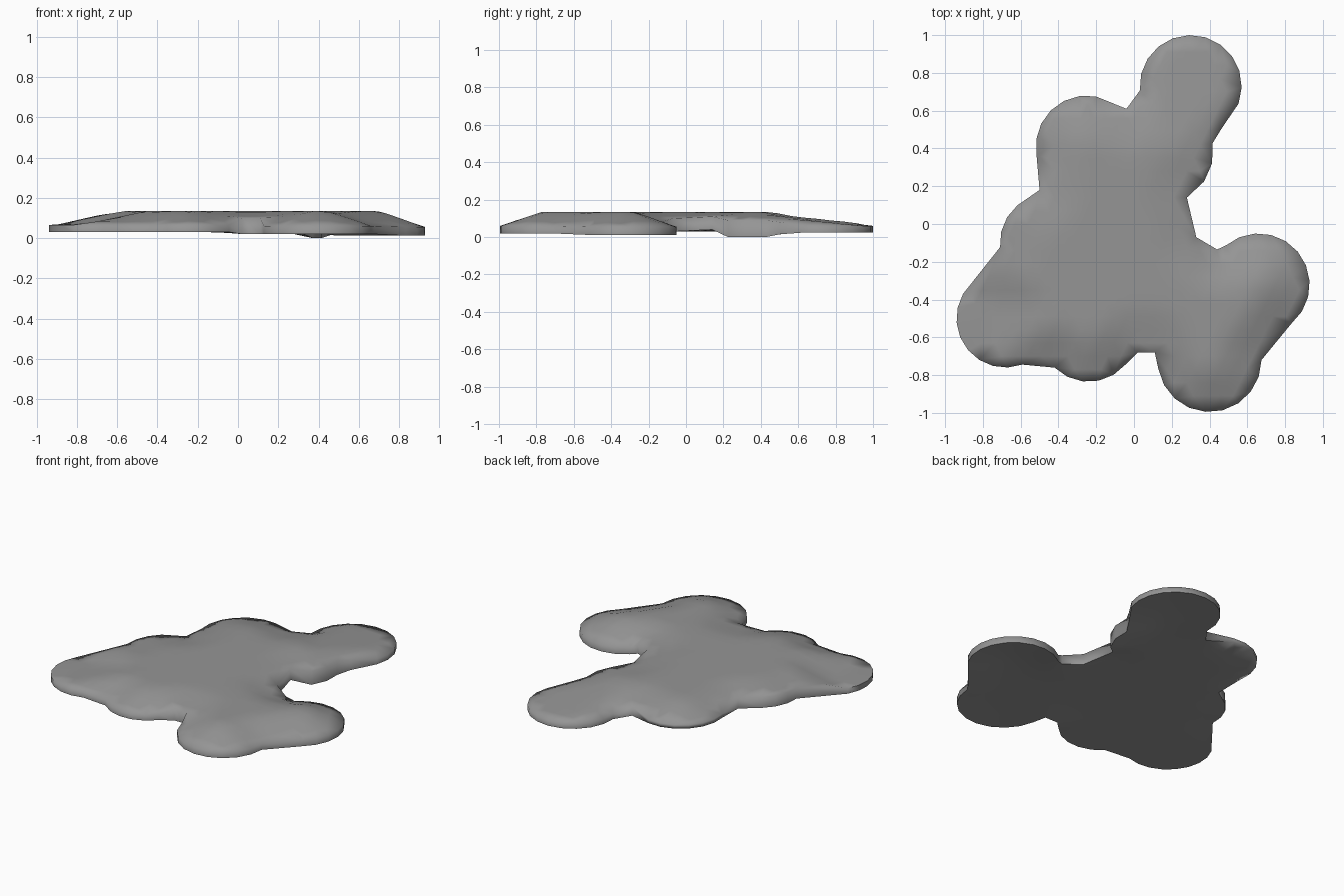
import bpy, bmesh, math
from mathutils import Vector
from mathutils.geometry import delaunay_2d_cdt, intersect_point_line

cube = bpy.data.objects.get("Cube")
if cube:
    bpy.data.objects.remove(cube)

# Outline of the puddle: (rim top, rim bottom, centre x, centre y, radius, start, end)
# A notch is a plain point: (rim top, rim bottom, x, y)
LOBES = [
    (0.06, 0.025, 0.3, 0.73, 0.27, -20, 185),      # back lobe
    (0.09, 0.03, -0.04, 0.61),
    (0.075, 0.05, -0.25, 0.41, 0.27, 80, 190),     # back right lobe
    (0.1, 0.035, -0.5, 0.18),
    (0.11, 0.04, -0.45, -0.1, 0.26, 130, 185),     # side bulge
    (0.065, 0.03, -0.68, -0.5, 0.26, 150, 290),    # right lobe
    (0.065, 0.03, -0.24, -0.58, 0.255, 225, 320),  # front right lobe
    (0.1, 0.02, 0.02, -0.68),
    (0.1, 0.02, 0.11, -0.68),
    (0.06, 0.02, 0.4, -0.72, 0.275, 190, 360),     # front lobe
    (0.055, 0.012, 0.66, -0.32, 0.27, -50, 130),   # left lobe
    (0.08, 0.02, 0.44, -0.135),
    (0.1, 0.03, 0.33, -0.07),
    (0.11, 0.04, 0.28, 0.14),
    (0.09, 0, 0.15, 0.38, 0.27, -35, 10),          # neck
    (0.08, 0.015, 0.46, 0.5),
]


def outline():
    pts, rims = [], []
    for top, bottom, x, y, *arc in LOBES:
        spots = [Vector((x, y))]
        if arc:
            r, a, b = arc
            steps = max(2, round((b - a) / 18))
            angles = [math.radians(a + (b - a) * i / steps) for i in range(steps + 1)]
            spots = [Vector((x + r * math.cos(t), y + r * math.sin(t))) for t in angles]
        pts += spots
        rims += [Vector((top, bottom))] * len(spots)
    return pts, rims


def ramp(v, lo, hi, out_lo, out_hi):
    t = min(1, max(0, (v - lo) / (hi - lo)))
    return out_lo + (out_hi - out_lo) * t


EDGE, RIMS = outline()
COUNT = len(EDGE)


def nearest_edge(p):
    # Distance to the outline, and the rim heights blended around that spot
    best, total, blend = 9, 0, Vector((0, 0))
    for i in range(COUNT):
        a, b = EDGE[i - 1], EDGE[i]
        t = min(1, max(0, intersect_point_line(p, a, b)[1]))
        d = (p - a.lerp(b, t)).length
        best = min(best, d)
        weight = 1 / (d + 0.01) ** 4
        total += weight
        blend += RIMS[i - 1].lerp(RIMS[i], t) * weight
    return best, blend / total


def inside(p):
    hit = False
    for i in range(COUNT):
        a, b = EDGE[i - 1], EDGE[i]
        if (a.y > p.y) != (b.y > p.y) and p.x < a.x + (b.x - a.x) * (p.y - a.y) / (b.y - a.y):
            hit = not hit
    return hit


def top_height(p, d, rim):
    # Sloping skirt up to a flat middle, thinner on the back and right lobes
    z = ramp(d, 0, 0.22, rim, 0.135)
    back = p.y + 0.38 * p.x - 0.53
    if back > 0:
        z = min(z, ramp(back, 0, 0.58, 0.122, 0.06))
    side = p.x + max(0, p.y + 0.4)
    return min(z, ramp(side, -0.76, -0.45, 0.07, 0.135))


# Even points inside the outline
STEP = 0.07
points = list(EDGE)
for i in range(-15, 16):
    for j in range(-15, 16):
        p = Vector(((i + 0.5 * (j % 2)) * STEP, j * STEP))
        if inside(p) and nearest_edge(p)[0] > 0.04:
            points.append(p)

loop = [(i, (i + 1) % COUNT) for i in range(COUNT)]
verts, _, faces, *_ = delaunay_2d_cdt(points, loop, [list(range(COUNT))], 1, 1e-5)

# Top and underside sheets, joined by a rim wall
bm = bmesh.new()
top, under = [], []
for v in verts:
    d, rim = nearest_edge(v)
    top.append(bm.verts.new((v.x, v.y, top_height(v, d, rim[0]))))
    under.append(bm.verts.new((v.x, v.y, ramp(d, 0, 0.2, rim[1], 0.03))))
for f in faces:
    bm.faces.new([top[i] for i in f])
    bm.faces.new([under[i] for i in reversed(f)])
for e in [e for e in bm.edges if e.is_boundary]:
    a, b = e.verts
    if a in top:
        i, j = top.index(a), top.index(b)
        bm.faces.new((a, b, under[j], under[i]))
bmesh.ops.recalc_face_normals(bm, faces=bm.faces)
mesh = bpy.data.meshes.new("puddle")
bm.to_mesh(mesh)
bm.free()
puddle = bpy.data.objects.new("puddle", mesh)
bpy.context.collection.objects.link(puddle)

# Plain grey
grey = bpy.data.materials.new("grey")
grey.use_nodes = True
colour = (0.3, 0.3, 0.3, 1)
grey.diffuse_color = colour
grey.node_tree.nodes["Principled BSDF"].inputs["Base Color"].default_value = colour
mesh.materials.append(grey)

bpy.context.view_layer.objects.active = puddle
puddle.select_set(True)
bpy.ops.object.shade_smooth_by_angle(angle=math.radians(85))
